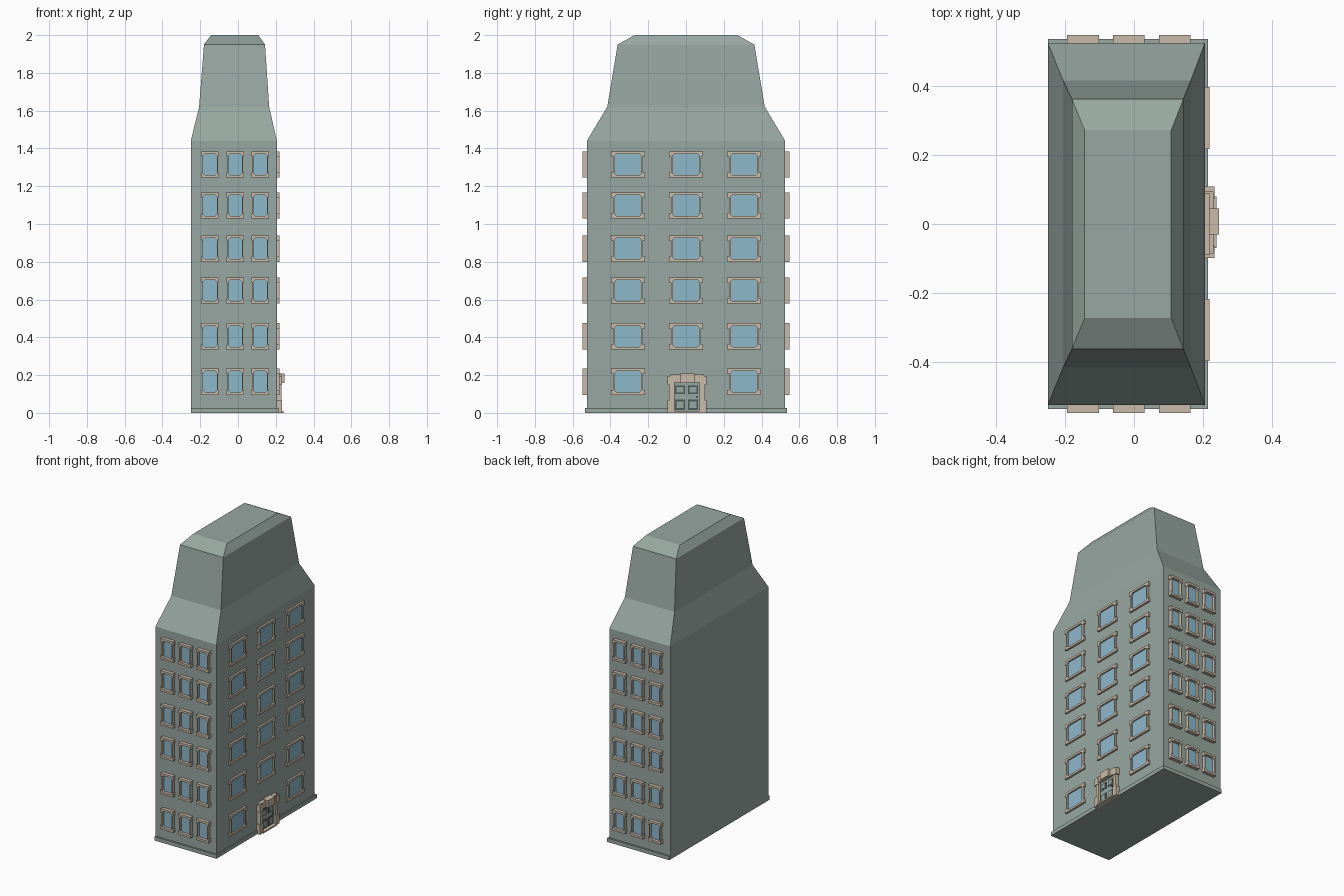
import bpy, bmesh

if "Cube" in bpy.data.objects:
    bpy.data.objects.remove(bpy.data.objects["Cube"])


def srgb(r, g, b):
    f = lambda c: c / 12.92 if c <= 0.04045 else ((c + 0.055) / 1.055) ** 2.4
    return (f(r / 255), f(g / 255), f(b / 255), 1)


def material(name, *rgb):
    m = bpy.data.materials.new(name)
    m.diffuse_color = srgb(*rgb)
    m.use_nodes = True
    m.node_tree.nodes["Principled BSDF"].inputs["Base Color"].default_value = m.diffuse_color
    return m


WALL = material("grey green wall", 152, 167, 161)
STONE = material("beige stone", 201, 187, 168)
GLASS = material("blue glass", 141, 184, 203)
DARK = material("dark door groove", 75, 88, 90)


def finish(name, bm, mat):
    bmesh.ops.recalc_face_normals(bm, faces=bm.faces)
    me = bpy.data.meshes.new(name)
    bm.to_mesh(me)
    bm.free()
    me.materials.append(mat)
    ob = bpy.data.objects.new(name, me)
    bpy.context.collection.objects.link(ob)
    return ob


def add_box(bm, x0, x1, y0, y1, z0, z1):
    vs = bmesh.ops.create_cube(bm, size=1)["verts"]
    for v in vs:
        v.co.x = x1 if v.co.x > 0 else x0
        v.co.y = y1 if v.co.y > 0 else y0
        v.co.z = z1 if v.co.z > 0 else z0


def box(name, mat, *b):
    bm = bmesh.new()
    add_box(bm, *b)
    return finish(name, bm, mat)


# Tower body and stepped hip roof, lofted through rectangles (z, x0, x1, half depth)
rings = [(0, -.25, .206, .525), (1.44, -.25, .206, .525), (1.62, -.206, .165, .417),
         (1.95, -.18, .143, .362), (2.0, -.143, .108, .272)]
bm = bmesh.new()
loops = [[bm.verts.new(p) for p in ((a, -d, z), (b, -d, z), (b, d, z), (a, d, z))]
         for z, a, b, d in rings]
for lo, hi in zip(loops, loops[1:]):
    for i in range(4):
        j = (i + 1) % 4
        bm.faces.new((lo[i], lo[j], hi[j], hi[i]))
bm.faces.new(loops[0][::-1])
bm.faces.new(loops[-1])
finish("tower_body", bm, WALL)

# Low plinth
box("plinth", WALL, -.25, .214, -.536, .536, 0, .026)


# Maps wall coordinates (along, up, outward) to world space
def on_right(u, v, w):
    return (.206 + w, u, v)


def on_front(u, v, w):
    return (u, -.525 - w, v)


def on_back(u, v, w):
    return (u, .525 + w, v)


def eared(pts):
    """Mirror a quarter outline into a full closed outline."""
    q1 = list(pts)
    q2 = [(-u, v) for u, v in q1[::-1]]
    q3 = [(-u, -v) for u, v in q1]
    q4 = [(u, -v) for u, v in q1[::-1]]
    return q1 + q2 + q3 + q4


def add_window(frames, panes, place, u, v, W, w, depth):
    H, h, e, d, c = .07, .056, .027, W * .11, .009
    outer = eared([(W - d, H - e), (W, H - e), (W, H)])
    inner = eared([(w, h - e), (w, h - c), (w - c, h)])
    ring = lambda pts, out: [frames.verts.new(place(u + a, v + b, out)) for a, b in pts]
    o0, o1, i0, i1 = ring(outer, 0), ring(outer, depth), ring(inner, 0), ring(inner, depth)
    n = len(outer)
    for p, q in ((o0, o1), (o1, i1), (i1, i0), (i0, o0)):
        for k in range(n):
            m = (k + 1) % n
            frames.faces.new((p[k], p[m], q[m], q[k]))
    # thin glass plate
    pane = [[panes.verts.new(place(u + a * 1.04, v + b * 1.04, t)) for a, b in inner]
            for t in (-.002, .003)]
    for k in range(n):
        m = (k + 1) % n
        panes.faces.new((pane[0][k], pane[0][m], pane[1][m], pane[1][k]))
    panes.faces.new(pane[0])
    panes.faces.new(pane[1])


# Six rows of windows on three walls; the left wall is blank
rows = [.165, .405, .648, .87, 1.098, 1.315]
walls = [("right", on_right, (-.307, 0, .307), .09, .07, .013),
         ("front", on_front, (-.148, -.015, .118), .046, .036, .024),
         ("back", on_back, (-.148, -.015, .118), .046, .036, .024)]
for name, place, cols, W, w, depth in walls:
    frames, panes = bmesh.new(), bmesh.new()
    for v in rows:
        for u in cols:
            if name == "right" and u == 0 and v == rows[0]:
                continue  # doorway
            add_window(frames, panes, place, u, v, W, w, depth)
    finish(name + "_window_frames", frames, STONE)
    finish(name + "_window_glass", panes, GLASS)

# Entrance: leaf, raised panels with dark grooves, stone surround
yc = .005
box("door_leaf", WALL, .2, .217, yc - .075, yc + .075, 0, .165)
grooves, panels = bmesh.new(), bmesh.new()
for s in (-1, 1):
    for z0, z1 in ((.016, .07), (.1, .145)):
        y = yc - .002 + s * .034
        add_box(grooves, .21, .2185, y - .026, y + .026, z0, z1)
        add_box(panels, .21, .2205, y - .018, y + .018, z0 + .009, z1 - .009)
finish("door_grooves", grooves, DARK)
finish("door_panels", panels, WALL)
box("door_knob", DARK, .215, .226, yc + .049, yc + .057, .081, .089)

stone = bmesh.new()
for s in (-1, 1):
    for a, b, z0, z1, out in ((.067, .104, 0, .065, .234), (.067, .095, .065, .15, .23),
                              (.067, .104, .15, .195, .234)):
        y0, y1 = sorted((yc + s * a, yc + s * b))
        add_box(stone, .2, out, y0, y1, z0, z1)
add_box(stone, .2, .231, yc - .09, yc + .09, .16, .203)
add_box(stone, .2, .246, yc - .035, yc + .04, .158, .208)
add_box(stone, .2, .24, yc - .075, yc + .075, 0, .01)
finish("door_surround", stone, STONE)
